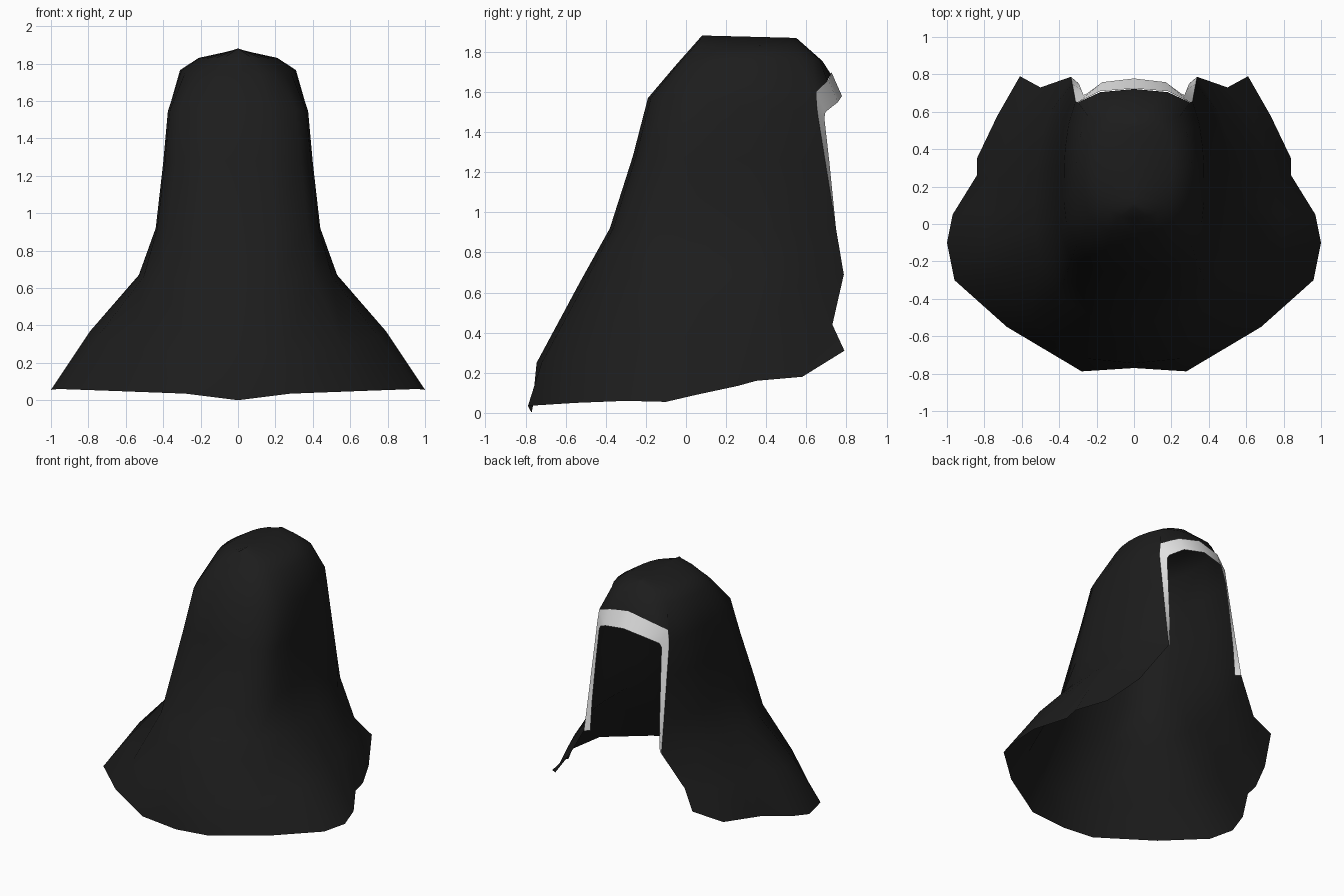
import bpy, bmesh, math

if "Cube" in bpy.data.objects:
    bpy.data.objects.remove(bpy.data.objects["Cube"])


def material(name, rgb):
    m = bpy.data.materials.new(name)
    m.diffuse_color = (*rgb, 1)
    m.use_nodes = True
    m.node_tree.nodes["Principled BSDF"].inputs["Base Color"].default_value = m.diffuse_color
    return m


black = material("black cloth", (0.012, 0.012, 0.012))
white = material("white linen", (0.8, 0.8, 0.8))


def sheet(name, rows, mat, angle):
    """Skin rows of points (half model, x >= 0) and mirror across x = 0."""
    bm = bmesh.new()
    grid = [[bm.verts.new(p) for p in r] for r in rows]
    for a, b in zip(grid, grid[1:]):
        for j in range(min(len(a), len(b)) - 1):
            bm.faces.new((a[j], a[j + 1], b[j + 1], b[j]))
    geom = bm.verts[:] + bm.edges[:] + bm.faces[:]
    copy = bmesh.ops.duplicate(bm, geom=geom)["geom"]
    for v in copy:
        if isinstance(v, bmesh.types.BMVert):
            v.co.x = -v.co.x
    bmesh.ops.remove_doubles(bm, verts=bm.verts[:], dist=0.0005)
    bmesh.ops.recalc_face_normals(bm, faces=bm.faces[:])
    # keep the outside of the cloth facing away from the middle
    total = sum(f.normal.dot(f.calc_center_median() - f.calc_center_median().project((0, 0, 1)))
                * f.calc_area() for f in bm.faces)
    if total < 0:
        bmesh.ops.reverse_faces(bm, faces=bm.faces[:])
    me = bpy.data.meshes.new(name)
    bm.to_mesh(me)
    bm.free()
    me.materials.append(mat)
    ob = bpy.data.objects.new(name, me)
    bpy.context.collection.objects.link(ob)
    bpy.ops.object.select_all(action='DESELECT')
    ob.select_set(True)
    bpy.context.view_layer.objects.active = ob
    bpy.ops.object.shade_smooth_by_angle(angle=math.radians(angle))
    return ob


# shape of an open ring: depth fraction and width factor per column, round and boxy
ROUND_DEPTH = [0, .023, .144, .28, .386, .49, .606, .71, .856, 1]
BOXY_DEPTH = [0, .015, .07, .22, .36, .48, .606, .71, .856, 1]
ROUND_WIDTH = [0, .38, .74, .94, 1]
BOXY_WIDTH = [0, .45, .85, .98, 1]
TAPER = [1, .97, .88, .6, 0]


def ring(w, xe, yf, ye, zf, ze, box):
    def mix(a, b):
        return [p + (q - p) * box for p, q in zip(a, b)]
    xs = [w * k for k in mix(ROUND_WIDTH, BOXY_WIDTH)] + [xe + (w - xe) * k for k in TAPER]
    return [(x, yf + (ye - yf) * t, zf + (ze - zf) * t)
            for x, t in zip(xs, mix(ROUND_DEPTH, BOXY_DEPTH))]


def crown(w, yf, yb, zf, zb, rise=0):
    """Closed half ring, front centre to back centre."""
    out = []
    for j in range(13):
        a = math.pi * j / 12
        t = (1 - math.cos(a)) / 2
        x = 0 if j == 12 else w * math.sin(a) ** 0.7
        out.append((x, yf + (yb - yf) * t, zf + (zb - zf) * t + rise * math.sin(a)))
    return out


# veil: flared uneven hem, narrowing up to a ridge, open at the face
hem = [(0, -.77, 0), (.28, -.788, .035), (.68, -.55, .05), (.96, -.3, .06), (1, -.1, .055),
       (.97, .05, .09), (.84, .26, .135), (.84, .35, .16), (.73, .58, .18), (.61, .79, .31)]
skirt = [(0, -.745, .25), (.25, -.72, .25), (.56, -.52, .28), (.75, -.28, .34), (.79, -.1, .37),
         (.77, .05, .39), (.74, .24, .40), (.71, .37, .40), (.63, .57, .40), (.5, .73, .44)]
arch = [(.3, .65, 1.6), (.18, .705, 1.655), (0, .722, 1.69)]
veil_rows = [
    hem, skirt,
    ring(.53, .337, -.53, .787, .65, .69, .3),
    ring(.44, .33, -.38, .748, .92, .92, 1),
    ring(.40, .32, -.265, .695, 1.28, 1.25, .9),
    ring(.375, .313, -.19, .655, 1.57, 1.5, .7) + arch,
    crown(.31, -.05, .68, 1.735, 1.755, .02),
    crown(.21, .03, .59, 1.825, 1.835),
    crown(0, .08, .55, 1.882, 1.87),
]
sheet("veil", veil_rows, black, 50)

# white band round the face opening, from the lower edge up over the arch
outer = [(.337, .787, .69), (.33, .748, .92), (.32, .695, 1.25), (.313, .655, 1.5),
         (.3, .65, 1.6), (.18, .71, 1.66), (0, .725, 1.7)]
inner = [(.302, .757, .69), (.293, .747, .92), (.28, .715, 1.25), (.27, .69, 1.47),
         (.255, .695, 1.5), (.17, .758, 1.55), (0, .778, 1.58)]
sheet("face_band", [outer, inner], white, 40)
